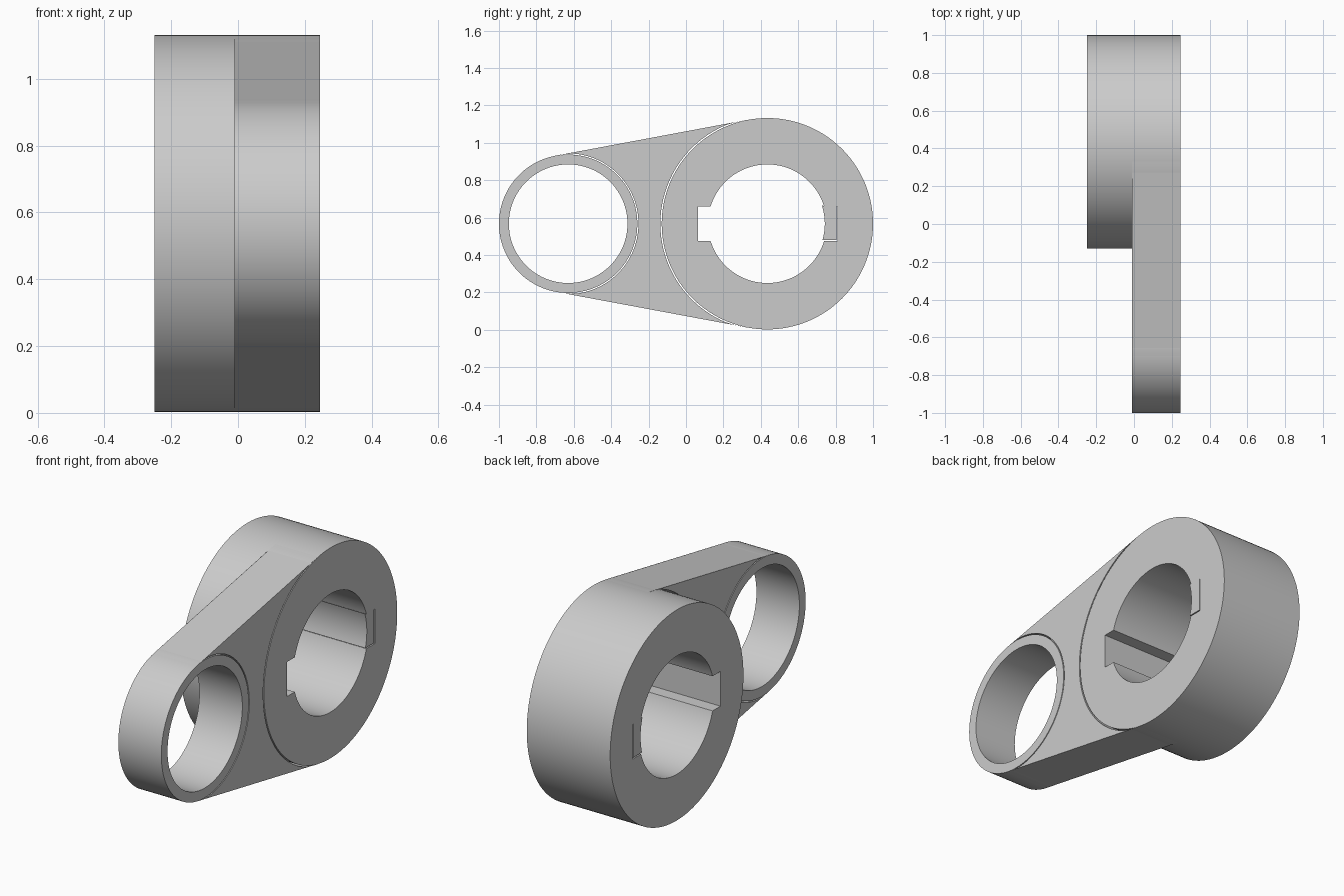
import bpy
from math import sin, cos, pi, asin
from mathutils import Matrix

if "Cube" in bpy.data.objects:
    bpy.data.objects.remove(bpy.data.objects["Cube"])

Z = 0.567                      # height of both bore axes
BIG_Y, BIG_R = 0.435, 0.565    # hub
EYE_Y, EYE_R = -0.63, 0.37     # small end
BORE = 0.317


def arc(cy, r, a0, a1, n=64, gap=0.0):
    """Arc in the y/z plane; gap swells the radius in the middle of the arc."""
    pts = []
    for i in range(n + 1):
        t = i / n
        a, rr = a0 + (a1 - a0) * t, r + gap * min(1, 4 * sin(pi * t))
        pts.append((cy + rr * cos(a), Z + rr * sin(a)))
    return pts


def circle(cy, r, n=128):
    return arc(cy, r, 0, 2 * pi, n)[:-1]


def plate(name, loops, x0, x1):
    """Fill y/z loops (inner loops become holes) and extrude along x."""
    cu = bpy.data.curves.new(name, 'CURVE')
    cu.dimensions = '2D'
    cu.fill_mode = 'BOTH'
    cu.extrude = (x1 - x0) / 2
    for pts in loops:
        sp = cu.splines.new('POLY')
        sp.points.add(len(pts) - 1)
        for p, (y, z) in zip(sp.points, pts):
            p.co = (y, z, 0, 1)
        sp.use_cyclic_u = True
    ob = bpy.data.objects.new(name, cu)
    bpy.context.collection.objects.link(ob)
    bpy.ops.object.select_all(action='DESELECT')
    ob.select_set(True)
    bpy.context.view_layer.objects.active = ob
    bpy.ops.object.convert(target='MESH')
    ob = bpy.context.object
    # local x, y, z -> world y, z, x
    ob.data.transform(Matrix(((0, 0, 1, (x0 + x1) / 2), (1, 0, 0, 0),
                              (0, 1, 0, 0), (0, 0, 0, 1))))
    bpy.ops.object.mode_set(mode='EDIT')
    bpy.ops.mesh.select_all(action='SELECT')
    bpy.ops.mesh.remove_doubles(threshold=0.00005)
    bpy.ops.mesh.normals_make_consistent(inside=False)
    bpy.ops.object.mode_set(mode='OBJECT')
    bpy.ops.object.shade_smooth_by_angle(angle=0.5)
    return ob


# Hub: bore with an open keyway on one side and a fitted key on the other
k = 0.093
a = asin(k / BORE)
bore = arc(BIG_Y, BORE, a, pi - a)
bore += [(0.065, Z + k), (0.065, Z - k)]
bore += arc(BIG_Y, BORE, pi + a, 2 * pi - a)
bore += [(0.811, Z - k), (0.811, Z + k), (0.804, Z + k), (0.804, Z - k + 0.006)]
bore += arc(BIG_Y - 0.01, BORE, -a + 0.02, a + 0.02, 12)
plate("hub", [circle(BIG_Y, BIG_R), bore], -0.25, 0.245)

# Small eye ring
plate("eye_ring", [circle(EYE_Y, EYE_R), circle(EYE_Y, BORE)], -0.01, 0.245)

# Web between the rings, tangent to both, with hairline joints
b = pi / 2 + asin((BIG_R - EYE_R) / (BIG_Y - EYE_Y))
web = arc(EYE_Y, EYE_R, b, -b, gap=0.006) + arc(BIG_Y, BIG_R, 2 * pi - b, b, gap=0.007)
plate("web", [web], -0.01, 0.245)
